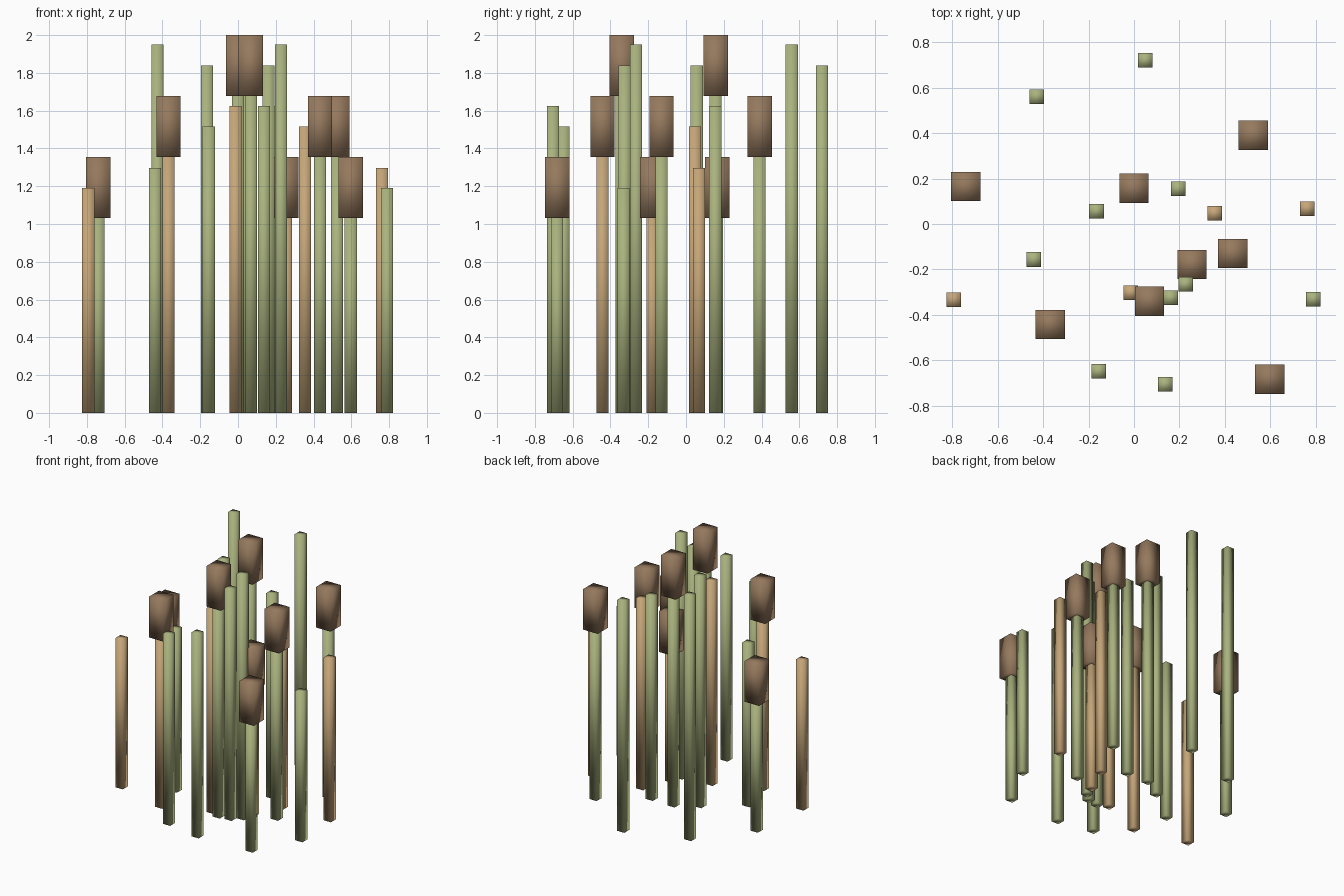
import bpy

if "Cube" in bpy.data.objects:
    bpy.data.objects.remove(bpy.data.objects["Cube"])


def material(name, rgb):
    m = bpy.data.materials.new(name)
    m.diffuse_color = (*rgb, 1)
    m.use_nodes = True
    m.node_tree.nodes["Principled BSDF"].inputs["Base Color"].default_value = m.diffuse_color
    return m


GREEN = material("green_stem", (0.40, 0.45, 0.21))
TAN = material("dry_stem", (0.56, 0.38, 0.19))
BROWN = material("brown_head", (0.30, 0.19, 0.11))
STEM_W, HEAD_W, HEAD_H = 0.064, 0.129, 0.323


def box(name, x, y, z0, z1, width, mat):
    bpy.ops.mesh.primitive_cube_add(size=1, location=(x, y, (z0 + z1) / 2))
    ob = bpy.context.object
    ob.name = name
    ob.scale = (width, width, z1 - z0)
    bpy.ops.object.transform_apply(location=False, rotation=False, scale=True)
    bpy.ops.object.shade_smooth()  # softly shaded box
    ob.data.materials.append(mat)


# bare reed stems: x, y, height, colour
reeds = [
    (0.05, 0.72, 1.84, GREEN), (-0.427, 0.56, 1.95, GREEN),
    (0.194, 0.155, 1.625, GREEN), (-0.165, 0.057, 1.84, GREEN),
    (0.355, 0.047, 1.517, TAN), (0.762, 0.068, 1.297, TAN),
    (-0.44, -0.156, 1.297, GREEN), (-0.793, -0.333, 1.19, TAN),
    (0.227, -0.265, 1.95, GREEN), (0.161, -0.325, 1.84, GREEN),
    (-0.014, -0.302, 1.625, TAN), (-0.155, -0.648, 1.517, GREEN),
    (0.137, -0.705, 1.625, GREEN), (0.789, -0.33, 1.19, GREEN),
]
for x, y, h, mat in reeds:
    box("reed_stem", x, y, 0, h, STEM_W, mat)

# cattails: x, y, top height, stem colour
cattails = [
    (-0.74, 0.165, 1.355, GREEN), (0.0, 0.157, 2.0, GREEN),
    (0.525, 0.39, 1.677, GREEN), (0.255, -0.178, 1.355, TAN),
    (0.434, -0.13, 1.677, GREEN), (0.068, -0.34, 2.0, GREEN),
    (-0.368, -0.442, 1.677, TAN), (0.597, -0.682, 1.355, GREEN),
]
for x, y, top, mat in cattails:
    box("cattail_stem", x, y, 0, top - HEAD_H, STEM_W, mat)
    box("cattail_head", x, y, top - HEAD_H, top, HEAD_W, BROWN)
